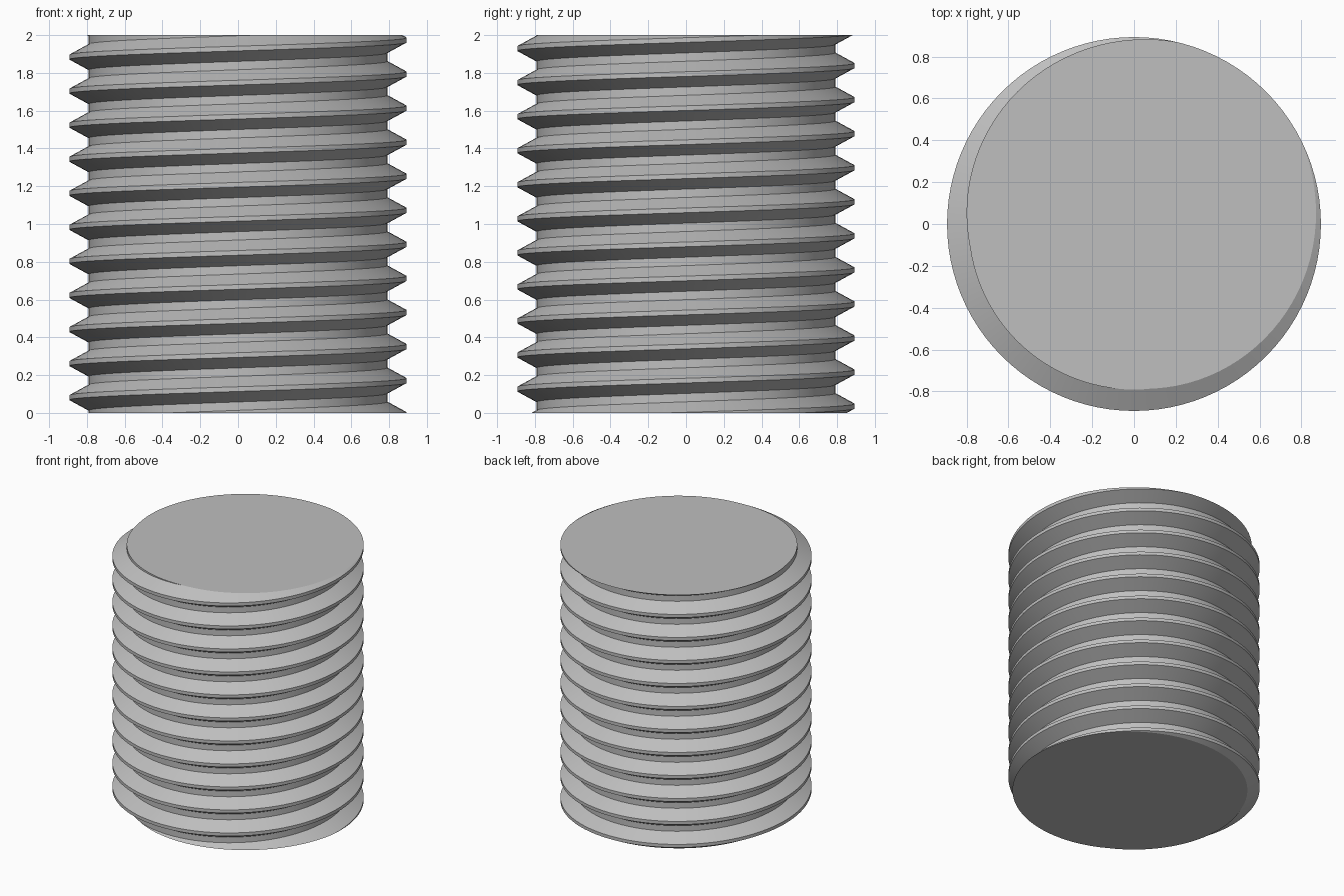
import bpy, bmesh, math
from mathutils import Vector

cube = bpy.data.objects.get("Cube")
if cube:
    bpy.data.objects.remove(cube, do_unlink=True)

HEIGHT = 2.0
MAJOR, MINOR = 0.893, 0.791   # crest and root radii
PITCH = 0.1803
START = 0.171                 # crest height on the +x side
STEPS = 96                    # segments per turn

# One thread tooth: (radius, height from the crest centre)
CREST, FLANK = 0.0125, 0.068
TOOTH = [(MINOR, -FLANK), (MAJOR, -CREST), (MAJOR, CREST), (MINOR, FLANK)]

steel = bpy.data.materials.new("steel_grey")
steel.use_nodes = True
grey = (0.52, 0.52, 0.52, 1)
steel.diffuse_color = grey
steel.node_tree.nodes["Principled BSDF"].inputs["Base Color"].default_value = grey

# Sweep the tooth up a right-handed helix that overshoots both ends
bm = bmesh.new()
rows = []
for i in range(-4 * STEPS, 14 * STEPS + 1):
    a = math.tau * i / STEPS
    z = START + PITCH * i / STEPS
    rows.append([bm.verts.new((r * math.cos(a), r * math.sin(a), z + dz))
                 for r, dz in TOOTH])
for i in range(len(rows) - 1):
    p, q = rows[i], rows[i + 1]
    for k in range(3):
        bm.faces.new((p[k], q[k], q[k + 1], p[k + 1]))
    # Root strip joins this turn to the one above
    if i + 1 + STEPS < len(rows):
        u, v = rows[i + STEPS], rows[i + 1 + STEPS]
        bm.faces.new((p[3], q[3], v[0], u[0]))

# Slice both ends flat and cap them
for z, direction in ((0, -1), (HEIGHT, 1)):
    cut = bmesh.ops.bisect_plane(
        bm, geom=bm.verts[:] + bm.edges[:] + bm.faces[:], dist=1e-6,
        plane_co=Vector((0, 0, z)), plane_no=Vector((0, 0, direction)),
        clear_outer=True)
    rim = [e for e in cut["geom_cut"]
           if isinstance(e, bmesh.types.BMEdge) and e.is_boundary]
    bmesh.ops.edgeloop_fill(bm, edges=rim)
bmesh.ops.recalc_face_normals(bm, faces=bm.faces[:])

mesh = bpy.data.meshes.new("threaded_rod")
bm.to_mesh(mesh)
bm.free()
mesh.materials.append(steel)
rod = bpy.data.objects.new("threaded_rod", mesh)
bpy.context.collection.objects.link(rod)

# Smooth round the rod, sharp along the thread edges
bpy.ops.object.select_all(action='DESELECT')
rod.select_set(True)
bpy.context.view_layer.objects.active = rod
bpy.ops.object.shade_smooth_by_angle(angle=math.radians(25))
